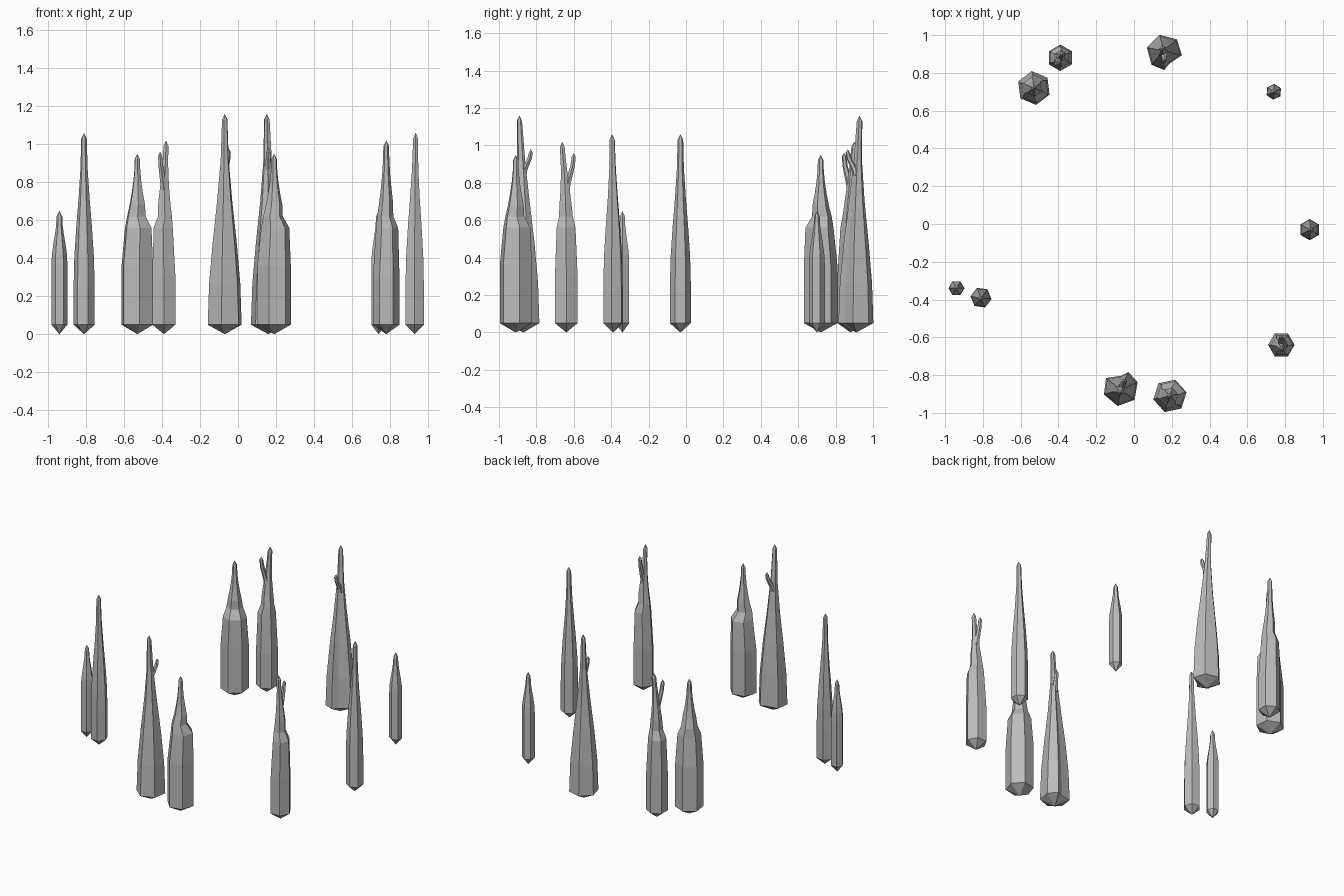
import bpy
import bmesh
from math import cos, sin, pi, radians
from mathutils import Vector

default_cube = bpy.data.objects.get("Cube")
if default_cube:
    bpy.data.objects.remove(default_cube, do_unlink=True)

grey = (0.5, 0.5, 0.5, 1)
stone = bpy.data.materials.new("grey_stone")
stone.use_nodes = True
stone.diffuse_color = grey
stone.node_tree.nodes["Principled BSDF"].inputs["Base Color"].default_value = grey

FLOOR = 0.05
TIP_RADIUS = 0.015
HEXAGON = [Vector((cos(i * pi / 3), sin(i * pi / 3), 0)) for i in range(6)]

# Uneven section with one corner pulled inwards
NOTCHED = [Vector((cos(radians(a)), sin(radians(a)), 0)) for a in (-160, -100, -40, 20, 65, 90, 145)]
NOTCHED[-2] *= 0.7


def loft(bm, outline, rings, start, tip):
    """Skin rings of (centre, radius) and close both ends with a point."""
    loops = [[bm.verts.new(centre + radius * corner) for corner in outline]
             for centre, radius in rings]
    count = len(outline)
    bottom, top = bm.verts.new(start), bm.verts.new(tip)
    for i in range(count):
        j = (i + 1) % count
        for low, high in zip(loops, loops[1:]):
            bm.faces.new((low[i], low[j], high[j], high[i]))
        bm.faces.new((bottom, loops[0][j], loops[0][i]))
        bm.faces.new((top, loops[-1][i], loops[-1][j]))


def even_steps(low, high, count):
    return [low + (high - low) * i / count for i in range(1, count + 1)]


def add_trunk(bm, outline, radius, height, straight, bend, shoulder):
    """Straight foot, then an S-shaped taper with an optional one-sided shoulder."""
    end = height - 0.03

    def ring(z, scale=1, shift=Vector()):
        t = max(0, (z - straight) / (end - straight))
        size = TIP_RADIUS + (radius - TIP_RADIUS) * (1 + cos(pi * t)) / 2
        return Vector((0, bend * t ** 3, z)) + shift, size * scale

    rings = [ring(FLOOR)]
    if straight > FLOOR:
        rings.append(ring(straight))
    neck = straight
    if shoulder:
        ledge, neck = 0.56, 0.62
        rings.append(ring(ledge, 1.1, shoulder))
        rings.append(ring(neck, 0.93, -shoulder))
    rings += [ring(z) for z in even_steps(neck, end, 5)]
    loft(bm, outline, rings, Vector(), rings[-1][0] + Vector((0, 0, height - end)))


def add_prong(bm, root, reach):
    """Thin branch that swings out from the trunk and turns upright."""
    rings = []
    for u in [0] + even_steps(0, 1, 4):
        swing = u * u * (3 - 2 * u)
        centre = Vector((reach.x * swing, reach.y * swing, root + (reach.z - root) * u))
        rings.append((centre, 0.02 - 0.008 * u))
    loft(bm, HEXAGON, rings, rings[0][0], reach + Vector((0, 0, 0.02)))


def spire(name, places, radius, height, straight, outline=HEXAGON, bend=0,
          shoulder=None, prong=None):
    """Build one spire and stand turned copies at each (x, y, turn)."""
    bm = bmesh.new()
    add_trunk(bm, outline, radius, height, straight, bend, shoulder)
    if prong:
        add_prong(bm, *prong)
    bmesh.ops.recalc_face_normals(bm, faces=bm.faces)
    mesh = bpy.data.meshes.new(name)
    bm.to_mesh(mesh)
    bm.free()
    mesh.materials.append(stone)
    for label, (x, y, turn) in zip(("first", "second"), places):
        copy = bpy.data.objects.new(f"{label}_{name}", mesh)
        copy.location = (x, y, 0)
        copy.rotation_euler.z = radians(turn)
        bpy.context.collection.objects.link(copy)


# Short plain spires
spire("short_spire", [(-0.94, -0.34, 0), (0.74, 0.7, 25)],
      radius=0.042, height=0.65, straight=0.37)

# Slender spires with a long neck
spire("slender_spire", [(-0.81, -0.39, -8), (0.93, -0.03, 90)],
      radius=0.056, height=1.06, straight=0.25, bend=-0.005)

# Forked spires with a small shoulder
spire("forked_spire", [(0.78, -0.64, 0), (-0.39, 0.88, 150)],
      radius=0.07, height=1.02, straight=0.3, bend=-0.022,
      shoulder=Vector((0.005, 0, 0)), prong=(0.74, Vector((0, 0.04, 0.94))))

# Stout spires with a wide shoulder on one corner
spire("stout_spire", [(-0.53, 0.72, 37), (0.19, -0.91, 132)],
      radius=0.09, height=0.95, straight=0.36,
      shoulder=Vector((0, -0.008, 0)))

# Tall notched spires with a side prong
spire("tall_spire", [(-0.07, -0.87, 0), (0.16, 0.91, 205)],
      radius=0.095, height=1.16, straight=FLOOR, outline=NOTCHED, bend=-0.02,
      prong=(0.84, Vector((0.02, 0.04, 0.96))))
